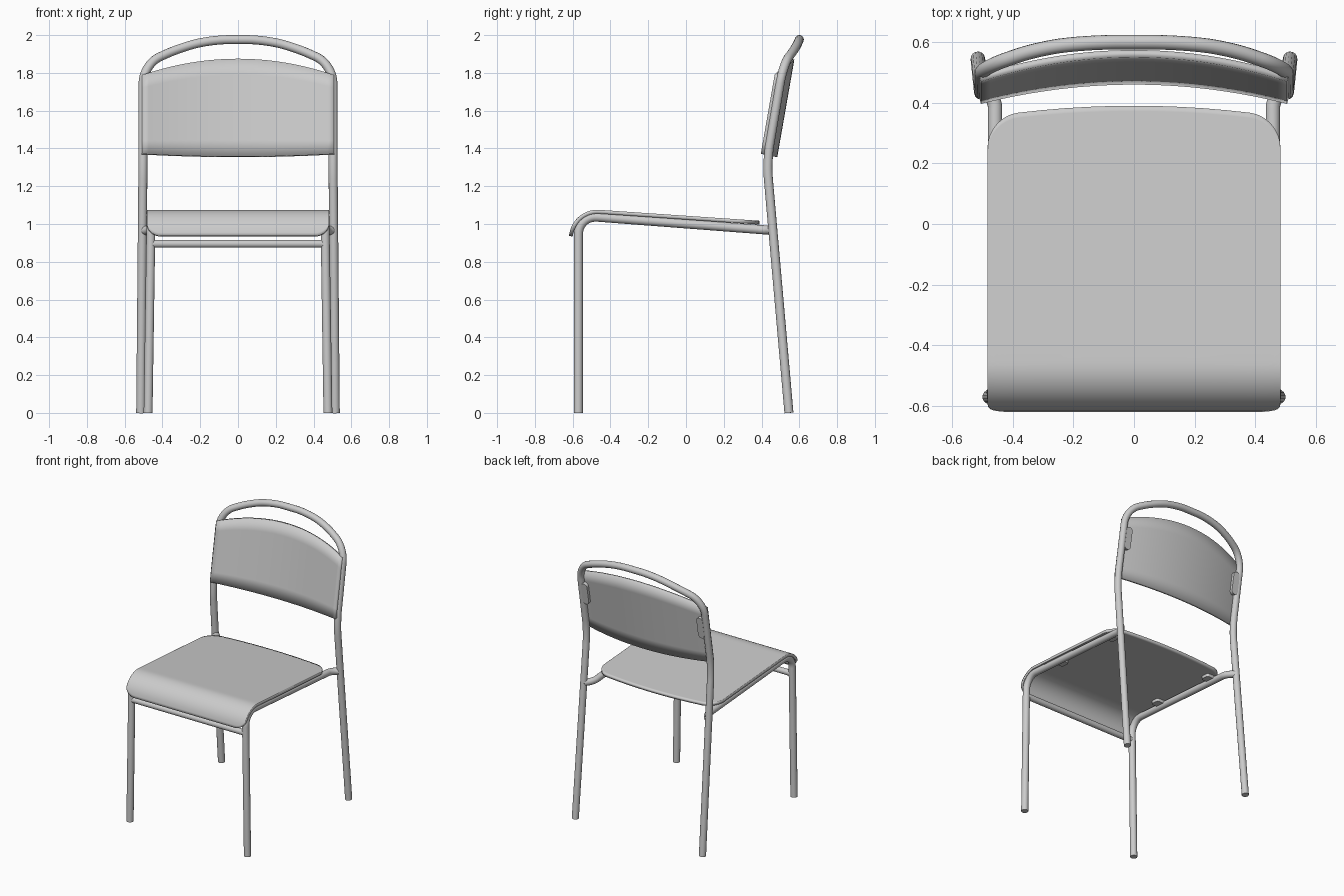
import bpy, bmesh, math
from mathutils import Vector

if "Cube" in bpy.data.objects:
    bpy.data.objects.remove(bpy.data.objects["Cube"])

R = 0.024  # tube radius


def finish(ob, angle=40):
    bpy.ops.object.select_all(action='DESELECT')
    bpy.context.view_layer.objects.active = ob
    ob.select_set(True)
    if ob.type == 'CURVE':
        bpy.ops.object.convert(target='MESH')
    bpy.ops.object.shade_smooth_by_angle(angle=math.radians(angle))


def rounded_path(pts, cuts, n=10):
    """Polyline with each inner corner replaced by a smooth bend."""
    pts = [Vector(p) for p in pts]
    out = [pts[0]]
    for a, p, b, d in zip(pts, pts[1:], pts[2:], cuts):
        s = p + (a - p).normalized() * d
        e = p + (b - p).normalized() * d
        c1, c2 = s.lerp(p, 0.56), e.lerp(p, 0.56)
        for i in range(n + 1):
            t = i / n
            u = 1 - t
            out.append(s * u**3 + c1 * 3 * u * u * t + c2 * 3 * u * t * t + e * t**3)
    return out + [pts[-1]]


def tube(name, pts, cuts=(), r=R):
    path = rounded_path(pts, cuts)
    cu = bpy.data.curves.new(name, 'CURVE')
    cu.dimensions = '3D'
    cu.bevel_depth = r
    cu.bevel_resolution = 5
    cu.use_fill_caps = True
    sp = cu.splines.new('POLY')
    sp.points.add(len(path) - 1)
    for q, p in zip(sp.points, path):
        q.co = (*p, 1)
    ob = bpy.data.objects.new(name, cu)
    bpy.context.collection.objects.link(ob)
    finish(ob)


def sheet(name, xs, rows, surf, thick):
    """Bent board: surf(x, t) gives the visible face, thickened behind it."""
    bm = bmesh.new()
    g = [[bm.verts.new(surf(x, j / rows)) for j in range(rows + 1)] for x in xs]
    for a, b in zip(g, g[1:]):
        for j in range(rows):
            bm.faces.new((a[j], b[j], b[j + 1], a[j + 1]))
    me = bpy.data.meshes.new(name)
    bm.to_mesh(me)
    bm.free()
    ob = bpy.data.objects.new(name, me)
    bpy.context.collection.objects.link(ob)
    m = ob.modifiers.new('thickness', 'SOLIDIFY')
    m.thickness = thick
    m.offset = -1
    finish(ob)


def block(name, loc, dims, tilt, bevel, axis):
    """Small plate with the edges along one axis rounded."""
    bm = bmesh.new()
    bmesh.ops.create_cube(bm, size=1)
    bmesh.ops.scale(bm, vec=dims, verts=bm.verts)
    es = [e for e in bm.edges
          if abs((e.verts[0].co - e.verts[1].co).normalized()[axis]) > 0.9]
    bmesh.ops.bevel(bm, geom=es, offset=bevel, segments=5, profile=0.5, affect='EDGES')
    me = bpy.data.meshes.new(name)
    bm.to_mesh(me)
    bm.free()
    ob = bpy.data.objects.new(name, me)
    bpy.context.collection.objects.link(ob)
    ob.location = loc
    ob.rotation_euler = (tilt, 0, 0)
    finish(ob)


# Back frame: both rear legs and the top arch in one bent tube
half = [(0.515, 0.545, 0), (0.503, 0.428, 1.33), (0.502, 0.515, 1.845),
        (0.31, 0.58, 1.932), (0.14, 0.6, 1.976)]
cuts = [0.09, 0.1, 0.08, 0.09]
tube("back_frame", half + [(-x, y, z) for x, y, z in reversed(half)], cuts + cuts[::-1])

# Front legs bending into seat rails, seat clips and backrest brackets
rail_slope = math.atan(0.075)
for side, sx in (("right", 1), ("left", -1)):
    tube(f"front_leg_and_rail_{side}",
         [(sx * 0.476, -0.57, 0), (sx * 0.460, -0.57, 1.044),
          (sx * 0.458, 0.415, 0.969), (sx * 0.505, 0.463, 0.965)], [0.1, 0.035])
    for pos, y in (("front", -0.25), ("rear", 0.27)):
        block(f"seat_clip_{pos}_{side}", (sx * 0.425, y, 1.012 - 0.075 * y),
              (0.075, 0.07, 0.022), -rail_slope, 0.015, 2)
    block(f"backrest_bracket_{side}", (sx * 0.468, 0.488, 1.64),
          (0.05, 0.03, 0.16), -math.atan(0.175), 0.023, 1)

# Front crossbar
tube("front_crossbar", [(-0.462, -0.57, 0.895), (0.462, -0.57, 0.895)], r=0.021)

# Seat: flat slope, then a rolled front edge
W = 0.483
SLOPE, ROLL, TURN = math.radians(3.9), 0.15, math.radians(81.9)
FLAT, TOTAL = 0.851, 1.085


def seat_profile(s):
    f = min(s, FLAT)
    y, z = 0.39 - f * math.cos(SLOPE), 1.017 + f * math.sin(SLOPE)
    if s > FLAT:
        a = min((s - FLAT) / ROLL, TURN) - SLOPE
        y -= ROLL * (math.sin(a) + math.sin(SLOPE))
        z += ROLL * (math.cos(a) - math.cos(SLOPE))
        rest = max(0, s - FLAT - ROLL * TURN)
        y -= rest * math.cos(a)
        z -= rest * math.sin(a)
    return y, z


def corner(x, r):
    d = max(0, abs(x) - (W - r))
    return r - math.sqrt(max(0, r * r - d * d))


def seat_surface(x, t):
    s0 = 0.024 * (x / 0.39) ** 2 + corner(x, 0.1)
    s1 = TOTAL - corner(x, 0.075)
    y, z = seat_profile(s0 + (s1 - s0) * t)
    return x, y, z


edge = [W - 0.1 + 0.1 * math.sin(i / 8 * math.pi / 2) for i in range(9)]
xs = [-x for x in reversed(edge)] + [-0.383 + 0.0766 * i for i in range(1, 10)] + edge
sheet("seat", [-x for x in xs], 60, seat_surface, 0.02)


# Backrest: curved board leaning back, arched along the top
def back_surface(x, t):
    u = (x / 0.505) ** 2
    z0, z1 = 1.358 + 0.014 * u, 1.875 - 0.085 * u
    z = z0 + (z1 - z0) * t
    return x, 0.46 - 0.066 * u + 0.175 * (z - 1.36), z


sheet("backrest", [-0.505 + 1.01 * i / 32 for i in range(33)], 6, back_surface, 0.024)
